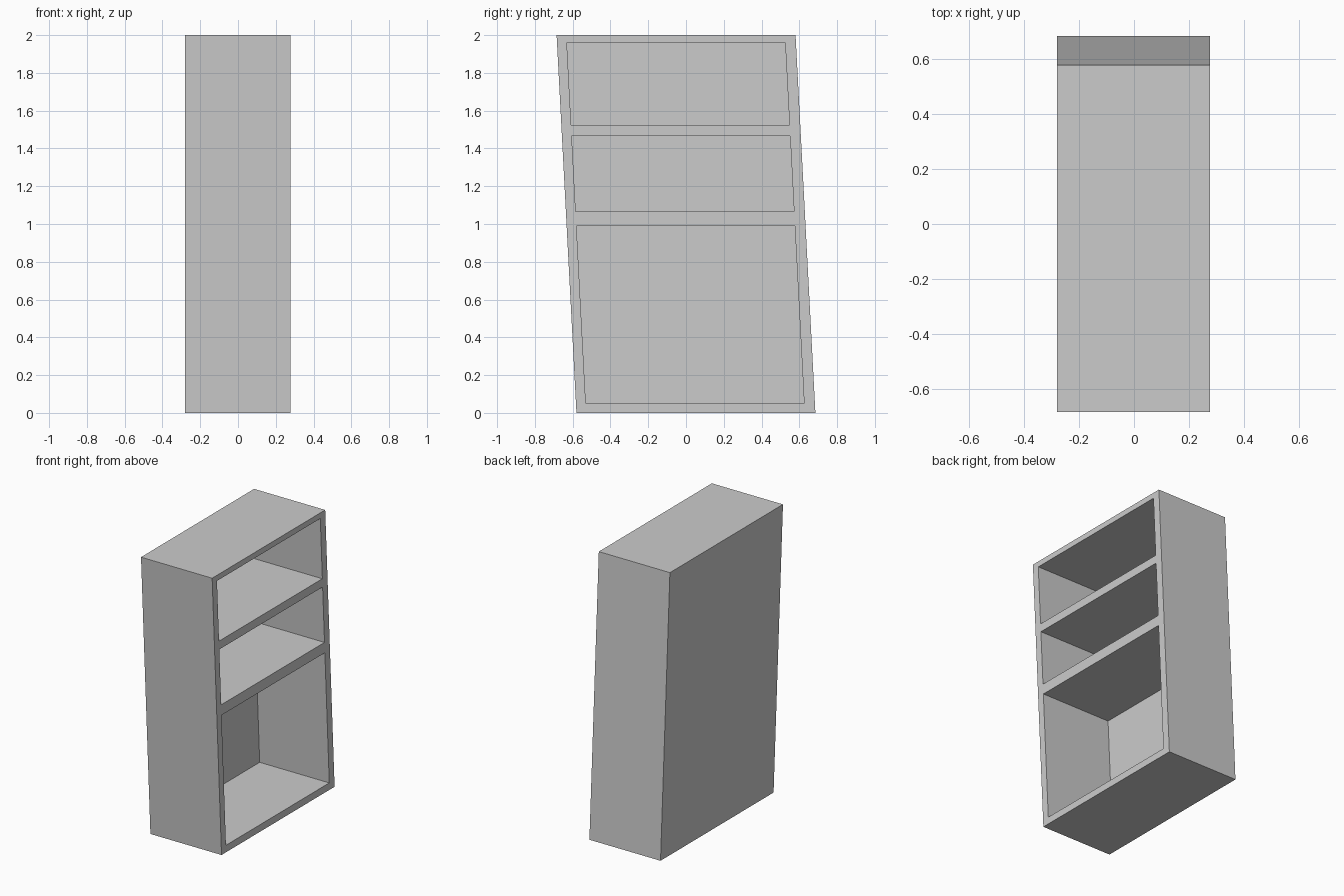
import bpy
import bmesh

if "Cube" in bpy.data.objects:
    bpy.data.objects.remove(bpy.data.objects["Cube"])

FRONT, BACK, POCKET = 0.277, -0.28, -0.268   # opening faces +x
LEAN = -0.0525                               # y shift per unit of height


def ring(bm, x, z0, z1, left=0.0, right=0.0):
    """Four corners of a leaning cross-section, inset from the side walls."""
    yl, yr = -0.58 + left, 0.685 - right
    return [bm.verts.new((x, y + LEAN * z, z))
            for y, z in ((yl, z0), (yr, z0), (yr, z1), (yl, z1))]


def loft(name, sections):
    """Join successive cross-sections and cap both ends."""
    bm = bmesh.new()
    rings = [ring(bm, *s) for s in sections]
    for a, b in zip(rings, rings[1:]):
        for i in range(4):
            j = (i + 1) % 4
            bm.faces.new((a[i], a[j], b[j], b[i]))
    bm.faces.new(rings[0][::-1])
    bm.faces.new(rings[-1])
    bmesh.ops.recalc_face_normals(bm, faces=bm.faces)
    mesh = bpy.data.meshes.new(name)
    bm.to_mesh(mesh)
    bm.free()
    obj = bpy.data.objects.new(name, mesh)
    bpy.context.collection.objects.link(obj)
    return obj


# Leaning cabinet shell, hollowed from the open side
side_l, side_r = 0.052, 0.057
loft("cabinet_shell", [
    (BACK, 0.0, 2.0),
    (FRONT, 0.0, 2.0),
    (FRONT, 0.05, 1.96, side_l, side_r),
    (POCKET, 0.05, 1.96, side_l, side_r),
])

# Two thick shelves, flush with the front edge
for name, z0, z1 in (("lower_shelf", 0.99, 1.065), ("upper_shelf", 1.465, 1.525)):
    loft(name, [(POCKET, z0, z1, side_l, side_r),
                (FRONT, z0, z1, side_l, side_r)])
